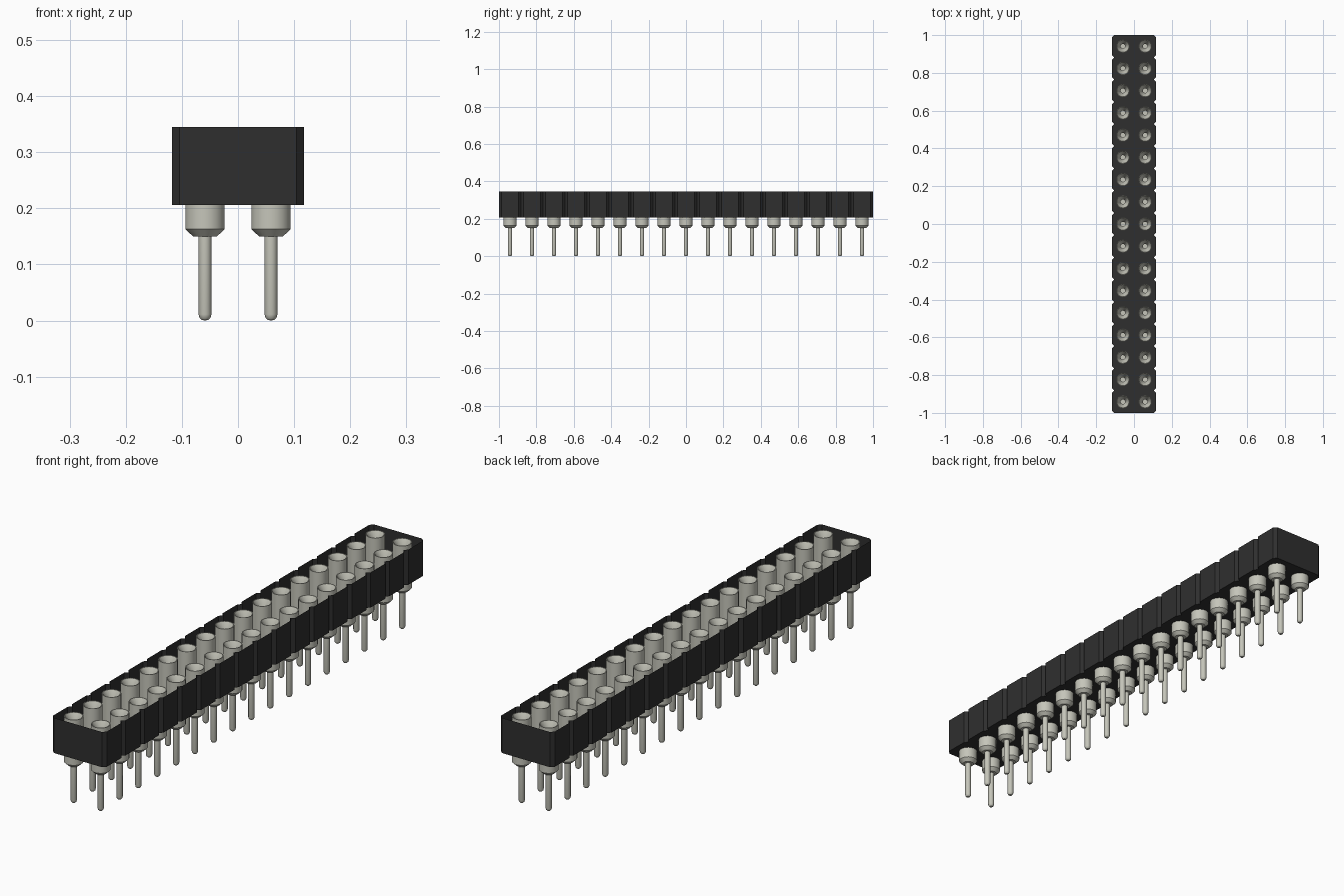
import bpy, bmesh, math

cube = bpy.data.objects.get("Cube")
if cube:
    bpy.data.objects.remove(cube, do_unlink=True)

COUNT = 17                 # pin pairs along the strip
PITCH = 2.0 / COUNT
HALF_W = PITCH             # housing half width
CHAMFER = 0.013
Z_FLOOR, Z_TOP = 0.206, 0.345


def make_material(name, color):
    mat = bpy.data.materials.new(name)
    mat.use_nodes = True
    mat.diffuse_color = color
    mat.node_tree.nodes["Principled BSDF"].inputs["Base Color"].default_value = color
    return mat


def make_mesh(name, bm, mat):
    bmesh.ops.recalc_face_normals(bm, faces=bm.faces[:])
    mesh = bpy.data.meshes.new(name)
    bm.to_mesh(mesh)
    bm.free()
    mesh.materials.append(mat)
    return mesh


def add_object(name, mesh, location=(0, 0, 0)):
    obj = bpy.data.objects.new(name, mesh)
    obj.location = location
    bpy.context.collection.objects.link(obj)
    return obj


black = make_material("black plastic", (0.028, 0.028, 0.028, 1))
silver = make_material("silver metal", (0.56, 0.56, 0.49, 1))

# Housing: open-topped tray with a notched outline, one chamfered bay per pin pair
right_side = []
for i in range(COUNT):
    y0 = -1 + i * PITCH
    y1 = y0 + PITCH
    right_side += [(HALF_W - CHAMFER, y0), (HALF_W, y0 + CHAMFER), (HALF_W, y1 - CHAMFER)]
right_side.append((HALF_W - CHAMFER, 1.0))
outline = right_side + [(-x, y) for x, y in reversed(right_side)]

bm = bmesh.new()
floor = bm.faces.new([bm.verts.new((x, y, Z_FLOOR)) for x, y in outline])
walls = bmesh.ops.extrude_edge_only(bm, edges=floor.edges[:])
raised = [v for v in walls["geom"] if isinstance(v, bmesh.types.BMVert)]
bmesh.ops.translate(bm, verts=raised, vec=(0, 0, Z_TOP - Z_FLOOR))
add_object("housing", make_mesh("housing", bm, black))

# Pin: turned profile (radius, height) from the rounded tip to the funnel and bore
profile = [(0, 0), (0.006, 0.001), (0.010, 0.005), (0.0115, 0.011), (0.0115, 0.15),
           (0.0215, 0.15), (0.035, 0.163), (0.035, 0.342), (0.032, 0.342),
           (0.012, 0.305), (0.012, 0.24), (0, 0.24)]
bm = bmesh.new()
verts = [bm.verts.new((r, 0, z)) for r, z in profile]
edges = [bm.edges.new(pair) for pair in zip(verts, verts[1:])]
bmesh.ops.spin(bm, geom=verts + edges, cent=(0, 0, 0), axis=(0, 0, 1),
               angle=2 * math.pi, steps=20, use_merge=True)
bmesh.ops.remove_doubles(bm, verts=bm.verts[:], dist=0.0001)
pin_mesh = make_mesh("pin", bm, silver)

# Two rows of pins sharing one mesh
pins = []
for side, x in (("right", -PITCH / 2), ("left", PITCH / 2)):
    for i in range(COUNT):
        y = -1 + (i + 0.5) * PITCH
        pins.append(add_object(f"{side}_pin_{i + 1}", pin_mesh, (x, y, 0)))

bpy.ops.object.select_all(action="DESELECT")
pins[0].select_set(True)
bpy.context.view_layer.objects.active = pins[0]
bpy.ops.object.shade_smooth_by_angle(angle=math.radians(35))
